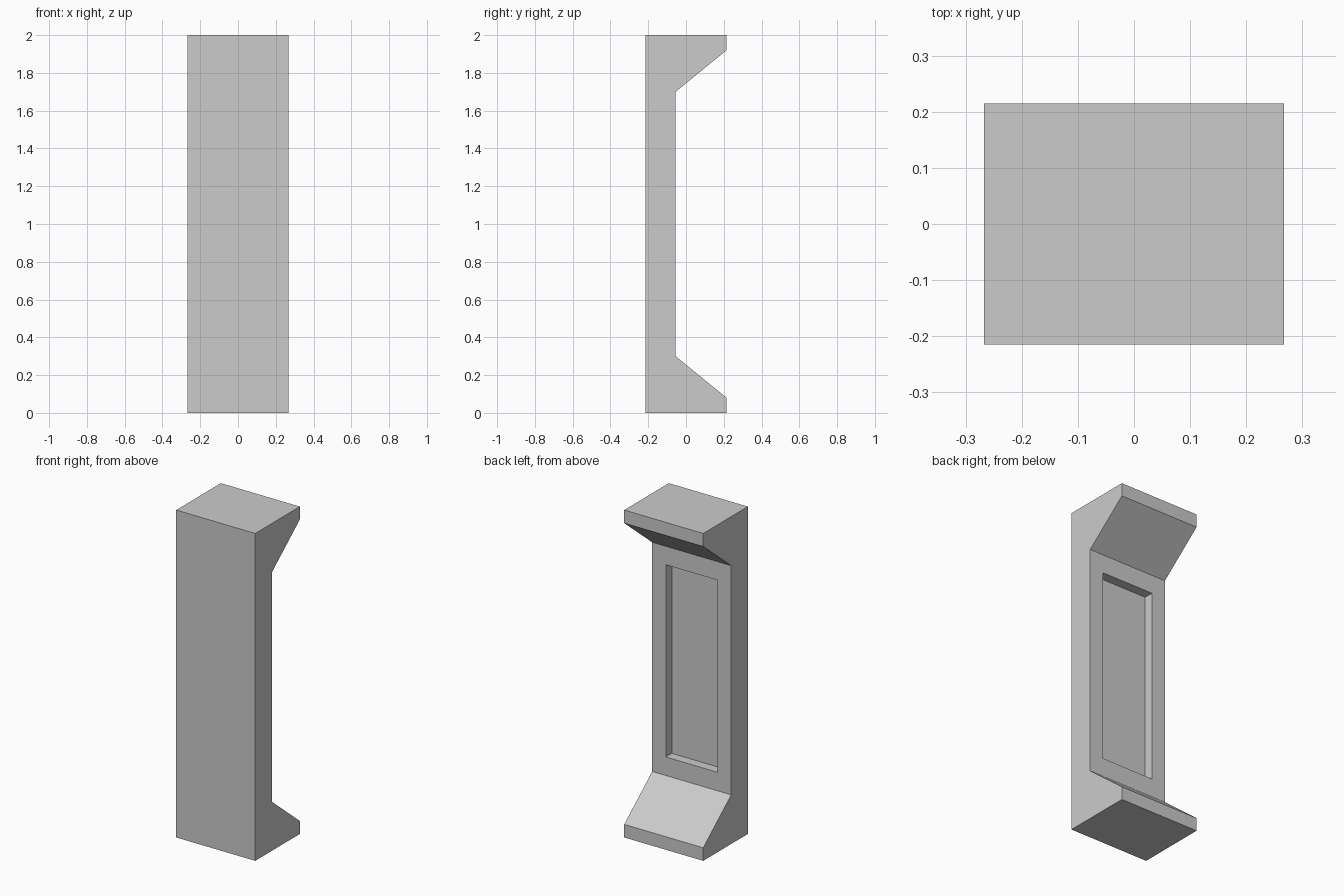
import bpy, bmesh
from mathutils import Vector

if "Cube" in bpy.data.objects:
    bpy.data.objects.remove(bpy.data.objects["Cube"])

HALF_W = 0.267            # half width in x
BACK, FRONT = 0.215, -0.215
PANEL_Y = -0.055          # plane of the slim middle section
MID = 1.0                 # mirror height of the profile

# Lower half of the side profile (y, z), mirrored for the upper half
lower = [(FRONT, 0), (BACK, 0), (BACK, 0.08), (PANEL_Y, 0.30)]
profile = lower + [(y, 2 * MID - z) for y, z in reversed(lower)]

# Body: side profile extruded across the width
bm = bmesh.new()
side = bm.faces.new([bm.verts.new((-HALF_W, y, z)) for y, z in profile])
ext = bmesh.ops.extrude_face_region(bm, geom=[side])
bmesh.ops.translate(bm, vec=(2 * HALF_W, 0, 0),
                    verts=[g for g in ext["geom"] if isinstance(g, bmesh.types.BMVert)])
bmesh.ops.recalc_face_normals(bm, faces=bm.faces)

# Rectangular recess in the middle panel
panel = next(f for f in bm.faces
             if all(abs(v.co.y - PANEL_Y) < 1e-4 for v in f.verts))
bmesh.ops.inset_region(bm, faces=[panel], thickness=0.09)
for v in panel.verts:
    v.co.x = 0.175 if v.co.x > 0 else -0.175
    v.co.z = MID + (0.587 if v.co.z > MID else -0.587)
bmesh.ops.inset_region(bm, faces=[panel], thickness=0, depth=0)
for v in panel.verts:
    v.co.y -= 0.058
bmesh.ops.recalc_face_normals(bm, faces=bm.faces)

mesh = bpy.data.meshes.new("recessed_pillar")
bm.to_mesh(mesh)
bm.free()
obj = bpy.data.objects.new("recessed_pillar", mesh)
bpy.context.collection.objects.link(obj)
